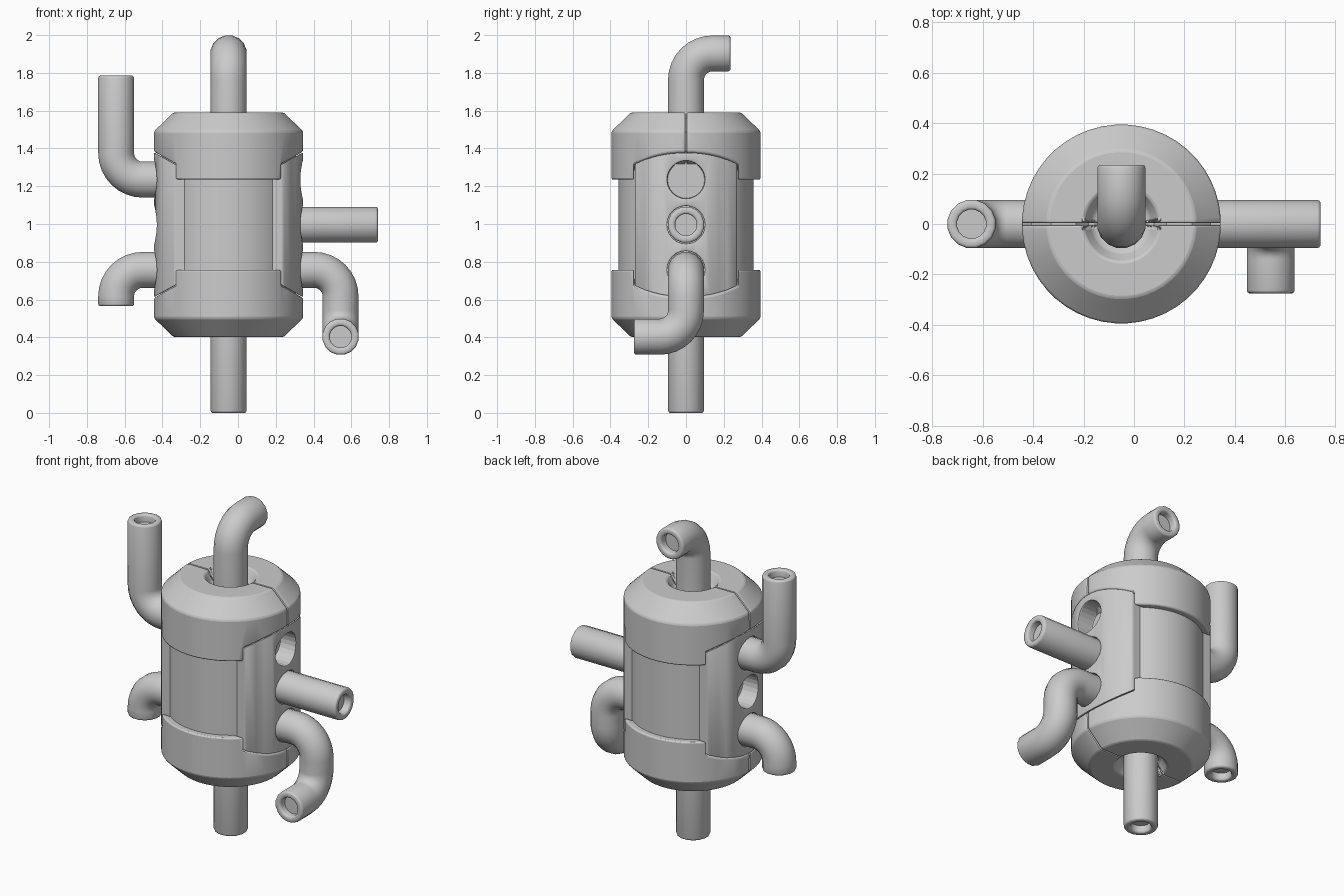
import bpy, bmesh, math
from mathutils import Vector, Matrix

if "Cube" in bpy.data.objects:
    bpy.data.objects.remove(bpy.data.objects["Cube"])

CX, MID = -0.05, 0.996        # body axis and mid height
R, CORE_R = 0.395, 0.357      # shell and core radii
PIPE_R, BEND = 0.097, 0.14

grey = bpy.data.materials.new("plain grey")
grey.use_nodes = True
colour = (0.6, 0.6, 0.6, 1)
grey.diffuse_color = colour
grey.node_tree.nodes["Principled BSDF"].inputs["Base Color"].default_value = colour


def finish(name, bm):
    bmesh.ops.recalc_face_normals(bm, faces=bm.faces)
    mesh = bpy.data.meshes.new(name)
    bm.to_mesh(mesh)
    bm.free()
    mesh.materials.append(grey)
    ob = bpy.data.objects.new(name, mesh)
    bpy.context.collection.objects.link(ob)
    return ob


def smooth(ob, angle=35):
    bpy.ops.object.select_all(action='DESELECT')
    ob.select_set(True)
    bpy.context.view_layer.objects.active = ob
    bpy.ops.object.shade_smooth_by_angle(angle=math.radians(angle))


def skin(bm, rings):
    """Join rings of vertices and close both ends."""
    for a, b in zip(rings, rings[1:]):
        n = len(a)
        for i in range(n):
            bm.faces.new((a[i], a[(i + 1) % n], b[(i + 1) % n], b[i]))
    bm.faces.new(rings[0])
    bm.faces.new(rings[-1])


def lathe(name, profile, sides=48):
    """Turn (radius, height) points around the body axis."""
    bm = bmesh.new()
    rings = []
    for r, z in profile:
        turns = [2 * math.pi * (i + 0.5) / sides for i in range(sides)]
        rings.append([bm.verts.new((CX + r * math.cos(t), r * math.sin(t), z)) for t in turns])
    skin(bm, rings)
    return finish(name, bm)


def side_wedge(name, side, half_y, grow):
    """Block on one side whose top and bottom slope apart outwards."""
    bm = bmesh.new()
    near, far = 0.2, 0.5
    def h(d):
        return 0.314 + 0.56 * (d - 0.27) + grow
    outline = [(near, -h(near)), (far, -h(far)), (far, h(far)), (near, h(near))]
    skin(bm, [[bm.verts.new((CX + side * d, y, MID + z)) for d, z in outline]
              for y in (-half_y, half_y)])
    return finish(name, bm)


def hole_cutter(name, side, z):
    bm = bmesh.new()
    place = Matrix.Translation((CX + side * 0.395, 0, z)) @ Matrix.Rotation(math.pi / 2, 4, 'Y')
    bmesh.ops.create_cone(bm, cap_ends=True, segments=24, radius1=0.1, radius2=0.1,
                          depth=0.24, matrix=place)
    return finish(name, bm)


def cut(ob, cutter, operation='DIFFERENCE'):
    mod = ob.modifiers.new("cut", 'BOOLEAN')
    mod.object, mod.operation, mod.solver = cutter, operation, 'EXACT'
    cutter.hide_render = True
    cutter.hide_set(True)


def soften(ob, width=0.008):
    mod = ob.modifiers.new("soft edge", 'BEVEL')
    mod.width, mod.segments = width, 2
    mod.limit_method, mod.angle_limit = 'ANGLE', math.radians(30)
    mod.use_clamp_overlap = False


def pipe(name, points, sides=16):
    """Sweep a tube along a path with rounded corners and a socket in its end."""
    pts = [Vector(p) for p in points]
    path = [(pts[0], (pts[1] - pts[0]).normalized())]
    for before, corner, after in zip(pts, pts[1:], pts[2:]):
        d1, d2 = (corner - before).normalized(), (after - corner).normalized()
        centre = corner - d1 * BEND + d2 * BEND
        for i in range(9):
            t = math.pi / 2 * i / 8
            path.append((centre + BEND * (d1 * math.sin(t) - d2 * math.cos(t)),
                         d1 * math.cos(t) + d2 * math.sin(t)))
    end, d = pts[-1], path[-1][1]
    if len(pts) > 2:
        d = (pts[-1] - pts[-2]).normalized()
    stations = [(p, q, PIPE_R) for p, q in path]
    rim = [(0.012, PIPE_R), (0.004, 0.094), (0, 0.087),
           (0, 0.068), (0.004, 0.061), (0.012, 0.058), (0.045, 0.058)]
    stations += [(end - d * back, d, r) for back, r in rim]
    bm = bmesh.new()
    rings, across, last = [], path[0][1].orthogonal().normalized(), path[0][1]
    for p, q, r in stations:
        across = last.rotation_difference(q) @ across
        last, other = q, q.cross(across)
        turns = [2 * math.pi * (i + 0.5) / sides for i in range(sides)]
        rings.append([bm.verts.new(p + r * (across * math.cos(t) + other * math.sin(t)))
                      for t in turns])
    skin(bm, rings)
    smooth(finish(name, bm), 50)


# Inner core, slightly inside the caps
half = [(CORE_R, 0.49), (0.28, 0.565), (0.18, 0.565), (0.13, 0.51)]
core = lathe("core", [(r, MID - z) for r, z in reversed(half)] + [(r, MID + z) for r, z in half])

# Cutters for the cap notches and seam
notches = [side_wedge("notch_cutter_" + n, s, 0.275, 0.004) for n, s in (("left", 1), ("right", -1))]
bm = bmesh.new()
bmesh.ops.create_cube(bm, size=1, matrix=Matrix.Translation((CX, 0, MID)) @ Matrix.Diagonal((1, 0.006, 2, 1)))
seam = finish("seam_cutter", bm)

# Top and bottom caps
cap_profile = [(0.3, 0.239), (R, 0.239), (R, 0.495), (0.293, 0.594),
               (0.15, 0.594), (0.115, 0.54), (0.09, 0.53)]
for name, s in (("top_cap", 1), ("bottom_cap", -1)):
    cap = lathe(name, [(r, MID + s * z) for r, z in cap_profile])
    for cutter in notches + [seam]:
        cut(cap, cutter)
    soften(cap)
    smooth(cap)

# Side panels with three holes each
hole_heights = (1.235, MID, 0.757)
for name, s, empty in (("left", 1, 1.235), ("right", -1, MID)):
    panel = lathe(name + "_panel", [(R, 0.45), (R, 1.55)])
    cut(panel, side_wedge(name + "_panel_shape", s, 0.27, 0), 'INTERSECT')
    for i, z in enumerate(hole_heights):
        hole = hole_cutter(f"{name}_hole_cutter_{i}", s, z)
        cut(panel, hole)
        if z == empty:
            cut(core, hole)
    soften(panel, 0.006)
    smooth(panel)
smooth(core)

# Pipes
UP, LOW = 1.235, 0.757
pipe("top_pipe", [(CX, 0, 1.45), (CX, 0, 1.903), (CX, 0.235, 1.903)])
pipe("bottom_pipe", [(CX, 0, 0.55), (CX, 0, 0)])
pipe("right_upper_pipe", [(-0.3, 0, UP), (-0.645, 0, UP), (-0.645, 0, 1.785)])
pipe("right_lower_pipe", [(-0.3, 0, LOW), (-0.645, 0, LOW), (-0.645, 0, 0.565)])
pipe("left_middle_pipe", [(0.2, 0, MID), (0.74, 0, MID)])
pipe("left_lower_pipe", [(0.2, 0, LOW), (0.543, 0, LOW), (0.543, 0, 0.403), (0.543, -0.275, 0.403)])
